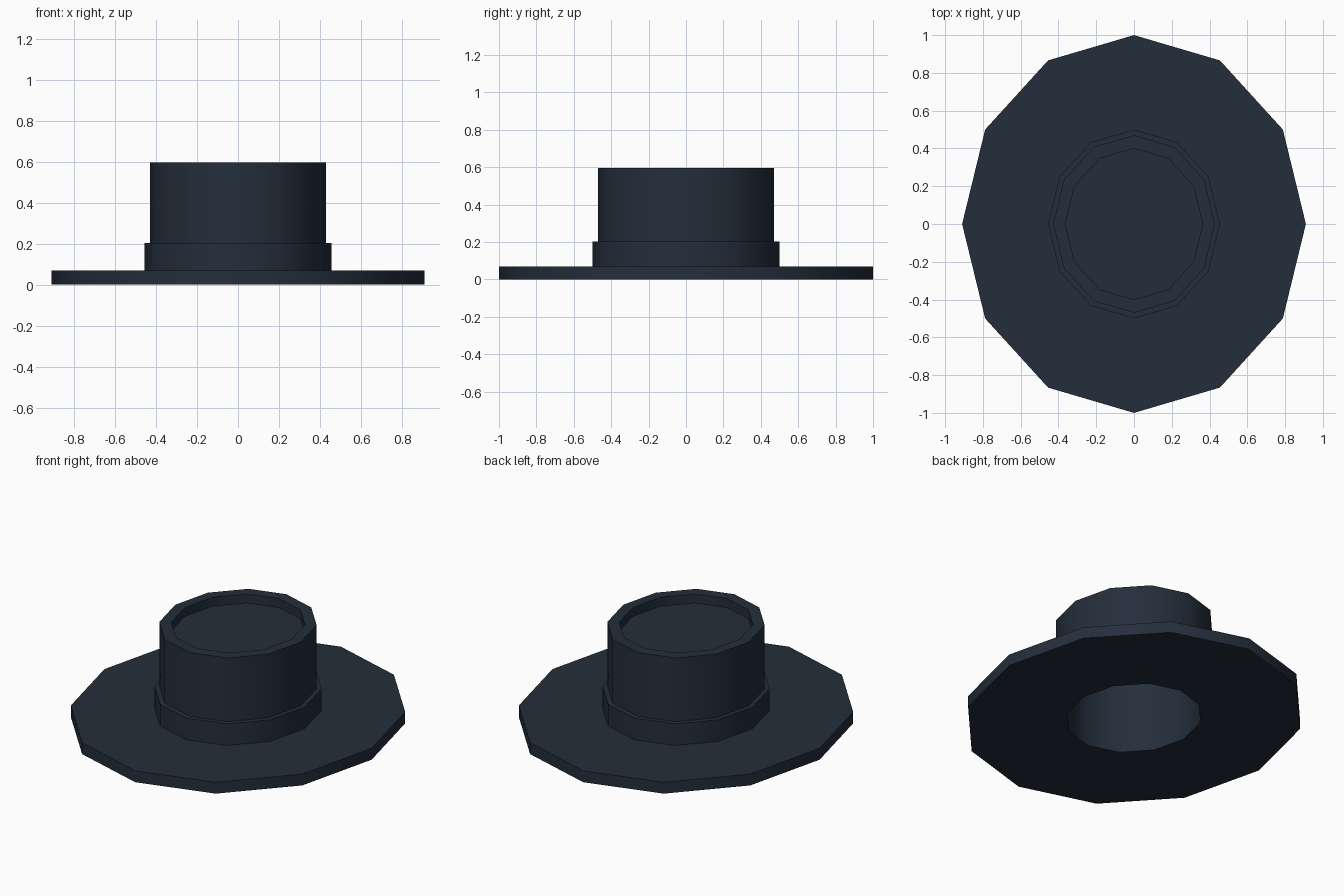
import bpy, math

cube = bpy.data.objects.get("Cube")
if cube:
    bpy.data.objects.remove(cube, do_unlink=True)

SIDES = 12
X_SCALE = 0.91  # the hat is a little narrower than it is long

BRIM_R, BAND_R, CROWN_R, INNER_R = 1.0, 0.5, 0.47, 0.4
BRIM_Z, BAND_Z, FLOOR_Z, TOP_Z = 0.07, 0.203, 0.54, 0.595

felt = bpy.data.materials.new("dark navy felt")
felt.use_nodes = True
color = (0.0175, 0.0275, 0.044, 1)
felt.diffuse_color = color
felt.node_tree.nodes["Principled BSDF"].inputs["Base Color"].default_value = color


def ring(radius, z):
    """Points of one oval twelve-sided ring."""
    angles = [math.tau * i / SIDES for i in range(SIDES)]
    return [(X_SCALE * radius * math.cos(a), radius * math.sin(a), z) for a in angles]


def make_object(name, verts, faces):
    mesh = bpy.data.meshes.new(name)
    mesh.from_pydata(verts, [], faces)
    mesh.materials.append(felt)
    obj = bpy.data.objects.new(name, mesh)
    bpy.context.collection.objects.link(obj)
    bpy.ops.object.select_all(action="DESELECT")
    obj.select_set(True)
    bpy.context.view_layer.objects.active = obj
    bpy.ops.object.shade_smooth_by_angle(angle=math.radians(40))
    return obj


def turn(name, profile):
    """Sweep an open (radius, height) profile around the oval."""
    verts = [p for r, z in profile for p in ring(r, z)]
    faces = []
    for k in range(len(profile) - 1):
        for i in range(SIDES):
            j = (i + 1) % SIDES
            low, high = k * SIDES, (k + 1) * SIDES
            faces.append((low + i, low + j, high + j, high + i))
    return make_object(name, verts, faces)


# Wide flat brim with an opening for the head
turn("brim", [(INNER_R, 0), (BRIM_R, 0), (BRIM_R, BRIM_Z), (BAND_R, BRIM_Z)])

# Raised band around the foot of the crown
turn("hat_band", [(BAND_R, BRIM_Z), (BAND_R, BAND_Z), (CROWN_R, BAND_Z)])

# Crown wall, its rim and its hollow inside
turn("crown", [(CROWN_R, BAND_Z), (CROWN_R, TOP_Z), (INNER_R, TOP_Z), (INNER_R, 0)])

# Sunken top of the crown
make_object("crown_top", ring(INNER_R, FLOOR_Z), [tuple(range(SIDES))])
